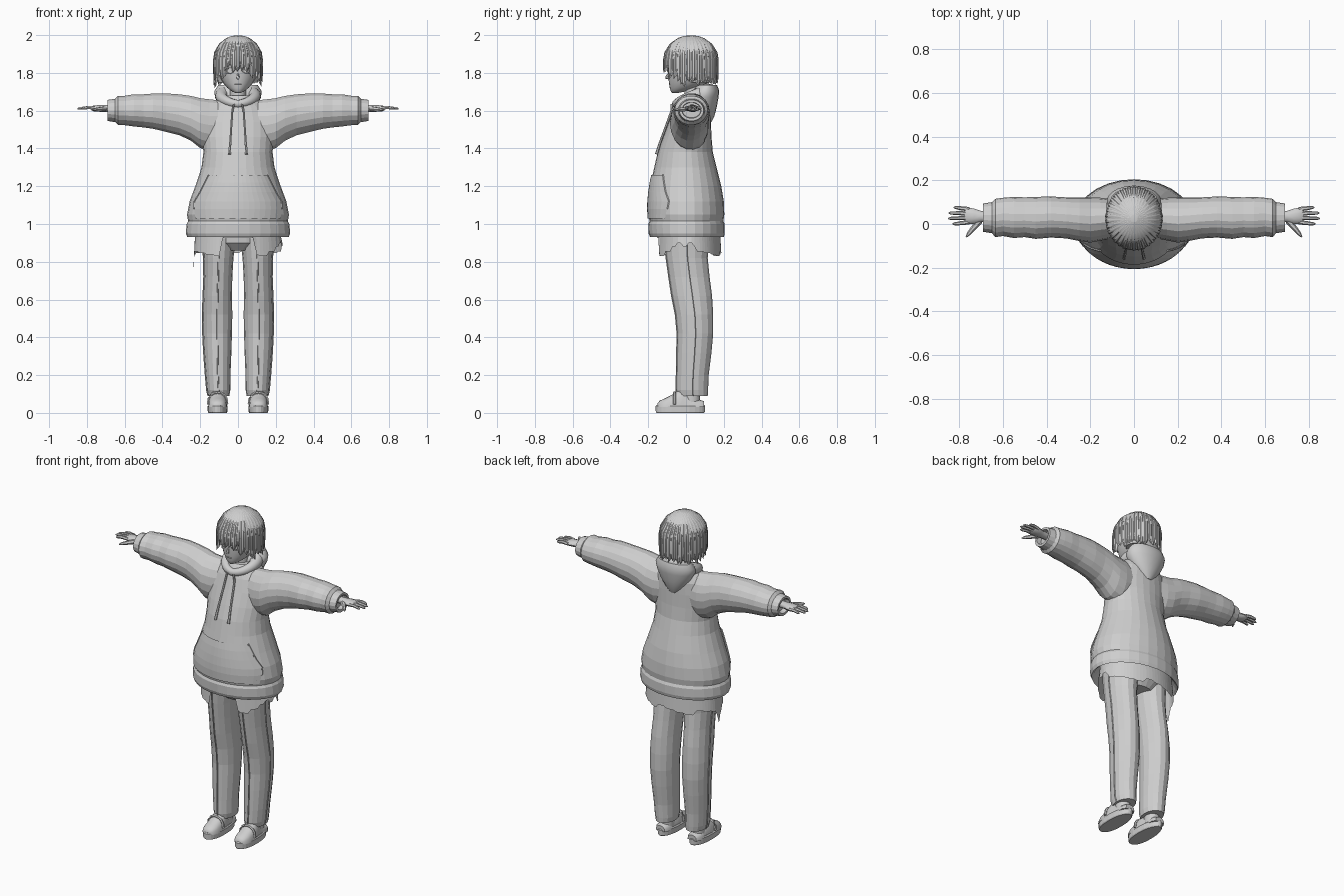
import bpy, bmesh, math, random
from mathutils import Vector

if "Cube" in bpy.data.objects:
    bpy.data.objects.remove(bpy.data.objects["Cube"])

random.seed(4)
TAU = 2 * math.pi
grey = bpy.data.materials.new("plain_grey")
grey.diffuse_color = (0.62, 0.62, 0.62, 1)
grey.use_nodes = True
grey.node_tree.nodes["Principled BSDF"].inputs["Base Color"].default_value = grey.diffuse_color


def finish(name, bm, smooth=None):
    bmesh.ops.recalc_face_normals(bm, faces=bm.faces)
    me = bpy.data.meshes.new(name)
    bm.to_mesh(me)
    bm.free()
    me.materials.append(grey)
    ob = bpy.data.objects.new(name, me)
    bpy.context.collection.objects.link(ob)
    if smooth:
        bpy.ops.object.select_all(action='DESELECT')
        ob.select_set(True)
        bpy.context.view_layer.objects.active = ob
        bpy.ops.object.shade_smooth_by_angle(angle=math.radians(smooth))
    return ob


def loft(name, rings, cap=True, loop=False, wrap=True, smooth=None):
    """Skin a list of point rings."""
    bm = bmesh.new()
    vs = [[bm.verts.new(p) for p in r] for r in rings]
    n = len(vs[0])
    for i in range(len(vs) - (0 if loop else 1)):
        a, b = vs[i], vs[(i + 1) % len(vs)]
        for k in range(n if wrap else n - 1):
            j = (k + 1) % n
            bm.faces.new((a[k], a[j], b[j], b[k]))
    if cap and wrap and not loop:
        bm.faces.new(vs[0])
        bm.faces.new(vs[-1])
    return finish(name, bm, smooth)


def ring_z(z, cx, rx, y0, y1, n=24):
    cy, ry = (y0 + y1) / 2, (y1 - y0) / 2
    return [Vector((cx + rx * math.cos(TAU * k / n), cy + ry * math.sin(TAU * k / n), z)) for k in range(n)]


def ring_x(x, y0, y1, z0, z1, n=18):
    cy, cz = (y0 + y1) / 2, (z0 + z1) / 2
    return [Vector((x, cy + (y1 - y0) / 2 * math.cos(TAU * k / n), cz + (z1 - z0) / 2 * math.sin(TAU * k / n)))
            for k in range(n)]


def tube(name, path, radii, n=8, loop=False, smooth=50):
    path = [Vector(p) for p in path]
    m, rings = len(path), []
    for i, p in enumerate(path):
        t = path[(i + 1) % m] - path[i - 1] if loop else path[min(i + 1, m - 1)] - path[max(i - 1, 0)]
        t.normalize()
        u = t.cross(Vector((0, 0, 1)) if abs(t.z) < 0.8 else Vector((1, 0, 0))).normalized()
        v = t.cross(u)
        r = radii[i] if isinstance(radii, list) else radii
        rings.append([p + r * (math.cos(TAU * k / n) * u + math.sin(TAU * k / n) * v) for k in range(n)])
    return loft(name, rings, loop=loop, smooth=smooth)


# Hoodie body: z, half width, front y, back y
body = [(1.0, .21, -.15, .16), (.94, .255, -.18, .19), (.93, .268, -.19, .2), (.95, .276, -.198, .205),
        (1.0, .272, -.2, .205), (1.015, .264, -.193, .198), (1.05, .27, -.2, .203), (1.12, .256, -.198, .2),
        (1.2, .226, -.19, .187), (1.3, .193, -.168, .162), (1.38, .183, -.15, .142), (1.46, .19, -.122, .135),
        (1.54, .19, -.092, .132), (1.61, .165, -.068, .13), (1.65, .125, -.052, .125), (1.68, .08, -.03, .11)]
loft("hoodie_body", [ring_z(z, 0, w, a, b, 28) for z, w, a, b in body])


def front_y(x, z):
    """Front surface of the hoodie body."""
    for p, q in zip(body[4:], body[5:]):
        if p[0] <= z <= q[0]:
            t = (z - p[0]) / (q[0] - p[0])
            w, a, b = (p[i] + t * (q[i] - p[i]) for i in (1, 2, 3))
            return (a + b) / 2 - (b - a) / 2 * math.sqrt(max(0, 1 - (x / w) ** 2))


# Front pocket panel with slanted openings
rows = []
for z, w in ((1.03, .225), (1.08, .232), (1.12, .23), (1.17, .2), (1.22, .175), (1.26, .155)):
    rows.append([Vector((w * k / 8, front_y(w * k / 8, z) - .007, z)) for k in range(-8, 9)])
loft("front_pocket", rows, wrap=False)

# Hood: rolled collar, thicker at the back, with a drooping bag behind
path, rad = [], []
for k in range(28):
    a = TAU * k / 28
    back = (1 - math.cos(a)) / 2
    path.append((.088 * math.sin(a), .035 - .088 * math.cos(a), 1.635 + .065 * back ** .7))
    rad.append(.022 + .022 * back)
tube("hood_collar", path, rad, 10, loop=True)
loft("hood_bag", [ring_z(z, 0, w, a, b, 20) for z, w, a, b in
                  ((1.54, .02, .11, .135), (1.57, .055, .07, .15), (1.62, .095, .04, .163),
                   (1.67, .122, .02, .172), (1.705, .125, .03, .176), (1.735, .105, .06, .165))], smooth=40)

# Sleeves: x, front y, back y, bottom z, top z
sleeve = [(.08, -.06, .11, 1.40, 1.655), (.15, -.075, .12, 1.385, 1.662), (.2, -.085, .122, 1.4, 1.668),
          (.25, -.078, .122, 1.44, 1.68), (.31, -.066, .122, 1.468, 1.688), (.38, -.062, .126, 1.486, 1.693),
          (.45, -.068, .124, 1.503, 1.692), (.5, -.06, .122, 1.51, 1.688), (.55, -.064, .124, 1.515, 1.688),
          (.6, -.055, .12, 1.522, 1.68), (.635, -.06, .115, 1.524, 1.68), (.65, -.042, .1, 1.538, 1.664),
          (.69, -.036, .094, 1.545, 1.658), (.69, -.022, .08, 1.56, 1.645), (.66, -.02, .078, 1.562, 1.643)]
# Trouser leg: z, centre x, half width, front y, back y
leg = [(.09, .102, .056, -.045, .115), (.12, .103, .062, -.052, .117), (.2, .106, .066, -.05, .12),
       (.32, .108, .073, -.048, .135), (.42, .109, .077, -.046, .144), (.52, .109, .079, -.055, .144),
       (.62, .108, .076, -.075, .138), (.72, .105, .075, -.09, .125), (.82, .103, .079, -.104, .115),
       (.92, .1, .088, -.115, .12), (1.0, .1, .09, -.115, .12)]

for s, side in ((1, "left"), (-1, "right")):
    loft(side + "_sleeve", [ring_x(s * x, a, b, c, d) for x, a, b, c, d in sleeve])
    # Hand: wrist and palm, four fingers, thumb
    loft(side + "_palm", [ring_x(s * x, a, b, 1.612 - h, 1.612 + h, 10) for x, a, b, h in
                          ((.65, .01, .055, .021), (.7, .008, .06, .019), (.73, .0, .07, .019),
                           (.765, .0, .076, .016), (.775, .006, .072, .01))], smooth=50)
    for i, tip in enumerate((.83, .85, .848, .825)):
        y = .008 + .02 * i
        spread = (i - 1.5) * .005
        tube(side + "_finger", [(s * .755, y, 1.613), (s * .79, y + spread / 2, 1.617),
                                (s * (tip - .01), y + spread, 1.612), (s * tip, y + spread, 1.61)],
             [.01, .0095, .0075, .003], 6)
    tube(side + "_thumb", [(s * .705, .015, 1.61), (s * .735, -.018, 1.607), (s * .757, -.045, 1.605),
                           (s * .768, -.06, 1.604)], [.014, .012, .009, .003], 6)
    # Leg with a front and a side seam
    loft(side + "_trouser_leg", [ring_z(z, s * x, w, a, b, 16) for z, x, w, a, b in leg])
    tube(side + "_front_seam", [(s * x, a - .001, z) for z, x, w, a, b in leg], .004, 5)
    tube(side + "_outer_seam", [(s * (x + w), (a + b) / 2, z) for z, x, w, a, b in leg], .004, 5)
    # Ankle, shoe upper, sole, strap
    loft(side + "_ankle", [ring_z(z, s * .105, .04, -.02, .075, 12) for z in (.04, .16)], smooth=40)
    toe = [(-.152, .018, .035, .048), (-.14, .036, .03, .064), (-.11, .048, .03, .078), (-.07, .05, .03, .098),
           (-.035, .047, .03, .125), (-.01, .044, .03, .13), (.03, .042, .03, .075), (.075, .042, .03, .068),
           (.096, .03, .03, .062)]
    rings = []
    for y, w, z0, z1 in toe:
        rings.append([Vector((s * .108 + w * math.cos(math.pi * k / 8), y,
                              z0 + (z1 - z0) * math.sin(math.pi * k / 8) ** .7)) for k in range(9)])
    loft(side + "_shoe_upper", rings, smooth=40)
    sole = []
    for z, g in ((0, -.004), (.006, 0), (.036, .001), (.042, -.004)):
        sole.append([Vector((s * .108 + (.052 + g) * math.cos(t) * (1 - .12 * max(0, math.sin(t))),
                             -.03 + (.13 + g) * math.copysign(abs(math.sin(t)) ** .75, math.sin(t)), z))
                     for t in (TAU * k / 24 for k in range(24))])
    loft(side + "_shoe_sole", sole)
    tube(side + "_shoe_strap", [(s * .108 + .05 * math.cos(math.pi * k / 8), -.06,
                                 .045 + .062 * math.sin(math.pi * k / 8) ** .7) for k in range(9)], .008, 6)
    # Drawstring and pocket edge
    tube(side + "_drawstring", [(s * .022, -.075, 1.635)] + [(s * (.03 + .003 * k), front_y(.04, 1.6 - .046 * k) - .008,
                                                             1.6 - .046 * k) for k in range(6)],
         [.006] * 5 + [.007, .008], 6)
    tube(side + "_pocket_edge", [(s * x, front_y(x, z) - .005, z) for z, x in
                                 ((1.26, .155), (1.22, .175), (1.17, .2), (1.12, .23), (1.08, .232))], .005, 5)

# Hips under the hem
loft("trouser_hips", [ring_z(z, 0, w, a, b) for z, w, a, b in
                      ((.86, .1, -.07, .1), (.9, .175, -.11, .125), (1.0, .19, -.12, .13))])

# Torn shirt tail: open band with a stepped lower edge
cols = 72
tail = [[], [], []]
for k in range(cols + 1):
    a = TAU * k / cols
    x, y = math.cos(a), math.sin(a)
    low = .83 + .025 * ((k // 3 * 7) % 4) / 3
    if y < 0 and abs(x) < .42:
        low = .925
    elif x > .85 and y < .2:
        low = .9 - .02 * ((k // 2) % 2)
    elif x < -.985:
        low = .755 + .6 * abs(y)
    for row, z, g in ((tail[0], 1.0, .94), (tail[1], .93, .97), (tail[2], low, 1.0)):
        row.append(Vector((.235 * g * x, .015 + .172 * g * y, z)))
loft("torn_shirt_tail", tail, wrap=False)

# Neck and head
loft("neck", [ring_z(z, 0, .043, -.01, .085, 14) for z in (1.6, 1.78)], smooth=40)
loft("head", [ring_z(z, 0, w, a, b, 24) for z, w, a, b in
              ((1.694, .014, -.074, -.04), (1.702, .032, -.08, .0), (1.72, .056, -.086, .06),
               (1.745, .078, -.09, .11), (1.78, .096, -.094, .14), (1.83, .106, -.097, .15),
               (1.89, .11, -.097, .15), (1.94, .095, -.08, .135), (1.975, .055, -.03, .09))], smooth=60)
tube("nose", [(0, -.09, 1.8), (0, -.101, 1.78), (0, -.104, 1.774), (0, -.09, 1.768)], [.003, .008, .009, .003], 6)
tube("mouth", [(.018 * k / 3, -.0885 + .004 * (k / 3) ** 2, 1.739) for k in range(-3, 4)], .003, 5)


def face_y(x):
    return .027 - .124 * math.sqrt(1 - (x / .103) ** 2) - .003


# Eyes: almond rims, round irises, lids and brows
for s, side in ((1, "left"), (-1, "right")):
    def arc(h, z0, w=.026):
        return [(s * (.048 + w * k / 4), face_y(.048 + w * k / 4), z0 + h * (1 - (k / 4) ** 2)) for k in range(-4, 5)]
    tube(side + "_upper_lid", arc(.017, 1.81), .0035, 5)
    tube(side + "_lower_lid", arc(-.012, 1.808), .002, 5)
    tube(side + "_eyebrow", arc(.008, 1.845), .003, 5)
    tube(side + "_iris", [(s * .047, face_y(.047) + d, 1.811) for d in (.006, -.002)], .012, 12)

# Hair: overlapping pointed strands fanning from the crown
def hair_point(a, z, grow):
    t = max(0, (z - 1.87) / .13)
    r = math.sqrt(max(0, 1 - t * t)) if t > 0 else 1 - .5 * max(0, 1.8 - z)
    r *= grow
    return Vector((.131 * r * math.sin(a), .026 - .146 * r * math.cos(a), z))


bm = bmesh.new()
strands = 34
for layer in (0, 1):
    for k in range(strands):
        a = TAU * (k + .5 * layer) / strands
        facing = abs((a + math.pi) % TAU - math.pi)
        low = 1.815 if facing < .62 else 1.765 if facing < 1.2 else 1.735
        low += random.uniform(-.018, .022) + .02 * layer
        half = math.pi / strands * 1.2
        zs = [1.999 - .004 * layer, 1.985, 1.955, 1.91, 1.87, low + .045, low + .018]
        prev = None
        for i, z in enumerate(zs):
            w = half * (.7 if i == 6 else 1)
            g = 1.0 - .02 * layer
            row = [bm.verts.new(hair_point(a + d * w, z, g * b)) for d, b in
                   ((-1, .95), (-.35, 1.01), (.35, 1.01), (1, .95))]
            if prev:
                for j in range(3):
                    bm.faces.new((prev[j], prev[j + 1], row[j + 1], row[j]))
            prev = row
        end = bm.verts.new(hair_point(a + random.uniform(-.05, .05), low, 1.02 - .02 * layer))
        for j in range(3):
            bm.faces.new((prev[j], prev[j + 1], end))
finish("hair_strands", bm, 30)

# Inner hair shell closing the crown and nape
loft("hair_shell", [ring_z(z, 0, .131 * g, .026 - .146 * g * f, .026 + .146 * g, 28) for z, g, f in
                    ((1.75, .8, .2), (1.8, .9, .2), (1.85, .92, .6), (1.89, .93, 1), (1.93, .85, 1),
                     (1.965, .66, 1), (1.985, .45, 1), (1.997, .15, 1))], smooth=50)
